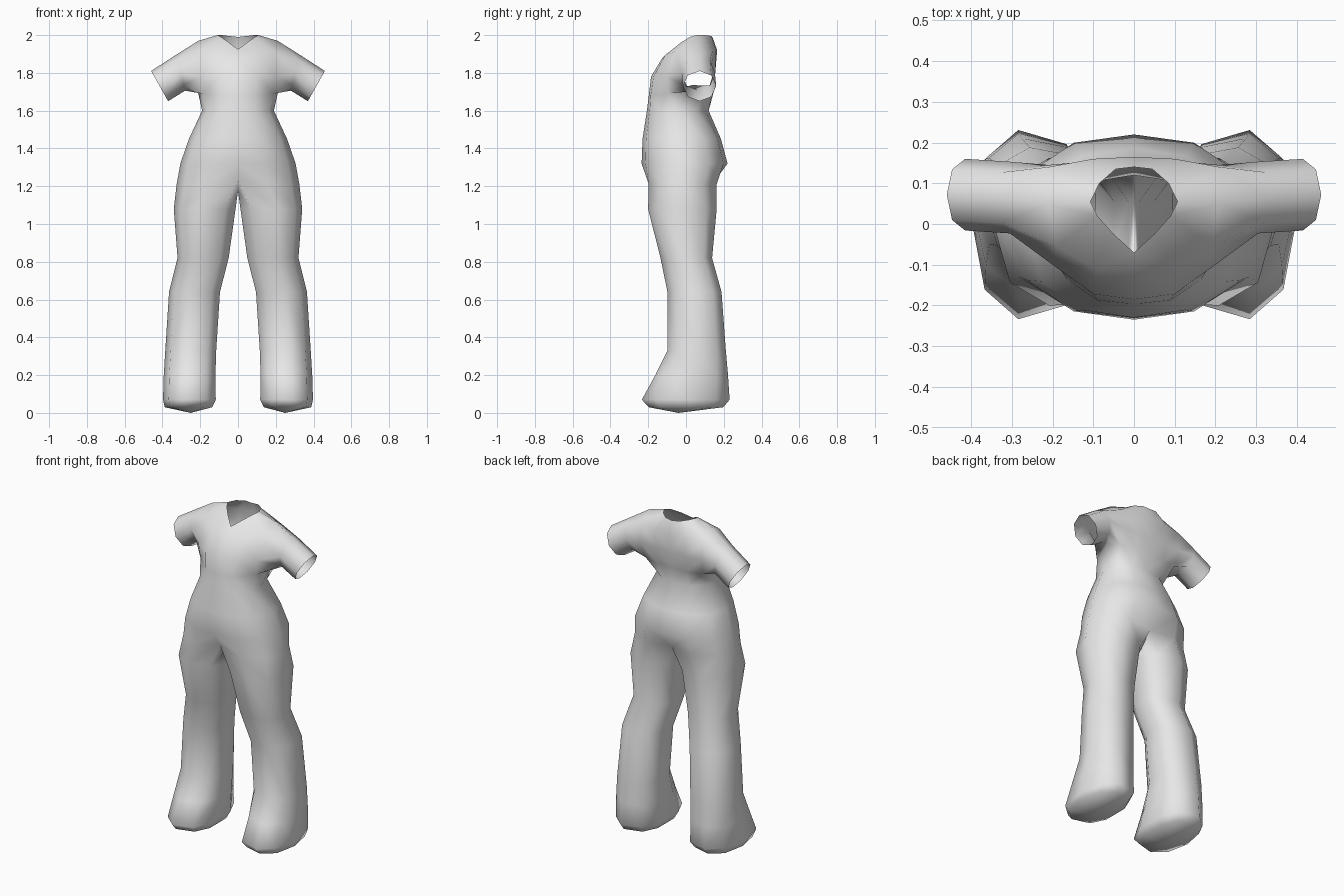
import bpy
import bmesh
from math import sin, cos, radians, copysign
from mathutils import Vector

default = bpy.data.objects.get("Cube")
if default:
    bpy.data.objects.remove(default, do_unlink=True)

cloth = bpy.data.materials.new("light_grey_cloth")
cloth.use_nodes = True
GREY = (0.8, 0.8, 0.8, 1)
cloth.diffuse_color = GREY
cloth.node_tree.nodes["Principled BSDF"].inputs["Base Color"].default_value = GREY

bm = bmesh.new()
TORSO_ANGLES = (0, 26, 58, 90, 122, 154, 180)
LEG_ANGLES = (-35, 10, 50, 90, 130, 170, 215, 250, 290)


def squash(v, power=0.88):
    return copysign(abs(v) ** power, v)


def oval(z, x_in, x_out, y_front, y_back, angles):
    """Points of a rounded cross-section, counted from the front round the outside."""
    cx, rx = (x_in + x_out) / 2, (x_out - x_in) / 2
    cy, ry = (y_front + y_back) / 2, (y_back - y_front) / 2
    pts = []
    for a in angles:
        s, c = sin(radians(a)), cos(radians(a))
        x = cx + rx * squash(s) if abs(s) > 1e-5 else cx
        pts.append(Vector((x, cy - ry * squash(c), z)))
    return pts


def verts(points):
    return [bm.verts.new(p) if p is not None else None for p in points]


def bridge(a, b, closed):
    """Quads between two rows; gaps stay open where a point is missing."""
    n = len(a)
    for i in range(n if closed else n - 1):
        j = (i + 1) % n
        quad = (a[i], a[j], b[j], b[i])
        if None not in quad:
            bm.faces.new(quad)


# Torso half, from neckline to hips
neckline = verts([(0, -.07, 1.925), (.05, -.025, 1.962), (.09, .02, 1.99), (.107, .055, 2),
                  (.085, .1, 2), (.045, .135, 1.995), (0, .14, 1.99)])
shoulders = verts([(0, -.125, 1.88), (.095, -.11, 1.895), (.19, -.055, 1.915), (.21, .05, 1.97),
                   (.21, .14, 1.91), (.1, .16, 1.92), (0, .165, 1.92)])
chest = verts([(0, -.185, 1.78), (.1, -.172, 1.78), (.2, -.1, 1.78), None,
               (.21, .145, 1.8), (.1, .155, 1.8), (0, .155, 1.8)])
armpit = verts([(0, -.197, 1.68), (.09, -.187, 1.68), (.19, -.095, 1.69), (.22, .03, 1.735),
                (.195, .115, 1.7), (.1, .14, 1.7), (0, .147, 1.7)])
rows = [neckline, shoulders, chest, armpit]
for z, width, front, back in ((1.6, .19, -.207, .12), (1.45, .26, -.23, .185),
                              (1.32, .305, -.235, .22)):
    rows.append(verts(oval(z, -width, width, front, back, TORSO_ANGLES)))
hips = oval(1.21, -.325, .325, -.215, .18, TORSO_ANGLES)
hips[0] = Vector((0, -.175, 1.235))
hips[-1] = Vector((0, .14, 1.21))
hip_row = verts(hips)
rows.append(hip_row)
for upper, lower in zip(rows, rows[1:]):
    bridge(upper, lower, False)

# Short sleeve, open at the cuff
hole = [armpit[2], armpit[3], armpit[4], chest[4],
        shoulders[4], shoulders[3], shoulders[2], chest[2]]
for centre, up, depth in (((.305, .065, 1.8), (.025, 0, .094), .088),
                          ((.415, .072, 1.73), (.045, 0, .08), .088)):
    ring = []
    for k in range(8):
        a = radians(225 - 45 * k)
        side = Vector((0, -depth * sin(radians(45 * (1 - k))), 0))
        rise = -cos(radians(45 * (k - 1)))
        ring.append(Vector(centre) + Vector(up) * rise + side)
    ring = verts(ring)
    bridge(hole, ring, True)
    hole = ring

# Trouser leg and foot, starting at the crotch
ring = hip_row + verts([(0, .07, 1.175), (0, -.08, 1.175)])
for z, x_in, x_out, front, back in (
        (1.08, .004, .34, -.203, .165), (.82, .042, .32, -.137, .14),
        (.64, .088, .365, -.1, .19), (.33, .108, .385, -.1, .213),
        (.2, .112, .393, -.165, .225), (.07, .11, .397, -.237, .234),
        (.03, .13, .388, -.2, .2)):
    lower = verts(oval(z, x_in, x_out, front, back, LEG_ANGLES))
    bridge(ring, lower, True)
    ring = lower
sole = bm.verts.new((.25, -.04, 0))
for i, v in enumerate(ring):
    bm.faces.new((v, ring[(i + 1) % len(ring)], sole))

bmesh.ops.recalc_face_normals(bm, faces=bm.faces)
# Outward means the sole faces down
bm.faces.ensure_lookup_table()
if sole.link_faces[0].normal.z > 0:
    bmesh.ops.reverse_faces(bm, faces=bm.faces)
for f in bm.faces:
    f.smooth = True

mesh = bpy.data.meshes.new("jumpsuit")
bm.to_mesh(mesh)
bm.free()
mesh.materials.append(cloth)
suit = bpy.data.objects.new("jumpsuit", mesh)
bpy.context.collection.objects.link(suit)
mirror = suit.modifiers.new("other_half", 'MIRROR')
mirror.use_clip = True
mirror.merge_threshold = 0.001
